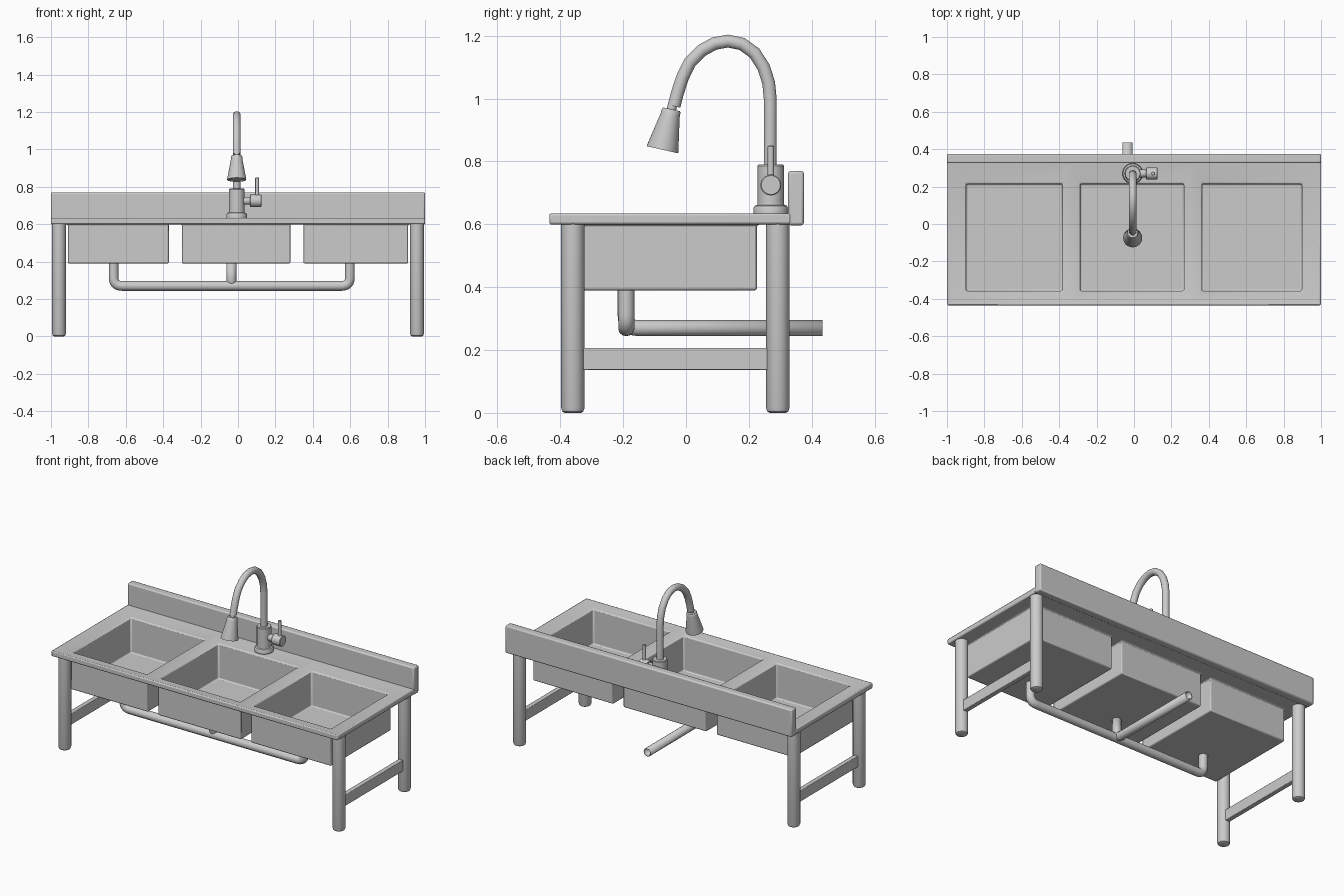
import bpy, bmesh, math
from mathutils import Matrix, Vector

if "Cube" in bpy.data.objects:
    bpy.data.objects.remove(bpy.data.objects["Cube"])


def finish(obj, bevel=0.0, segments=2, smooth=True):
    bpy.ops.object.select_all(action='DESELECT')
    bpy.context.view_layer.objects.active = obj
    obj.select_set(True)
    if smooth:
        bpy.ops.object.shade_smooth_by_angle(angle=math.radians(35))
    if bevel:
        m = obj.modifiers.new("bevel", 'BEVEL')
        m.width, m.segments, m.limit_method = bevel, segments, 'ANGLE'
        m.angle_limit = math.radians(35)
    return obj


def from_bmesh(name, bm, bevel=0.0):
    bmesh.ops.remove_doubles(bm, verts=bm.verts, dist=1e-5)
    bmesh.ops.recalc_face_normals(bm, faces=bm.faces)
    mesh = bpy.data.meshes.new(name)
    bm.to_mesh(mesh)
    bm.free()
    obj = bpy.data.objects.new(name, mesh)
    bpy.context.collection.objects.link(obj)
    return finish(obj, bevel)


def box(name, lo, hi, bevel):
    bm = bmesh.new()
    lo, hi = Vector(lo), Vector(hi)
    mat = Matrix.Translation((lo + hi) / 2) @ Matrix.Diagonal((*(hi - lo), 1))
    bmesh.ops.create_cube(bm, size=1, matrix=mat)
    return from_bmesh(name, bm, bevel)


def lathe(name, profile, origin, axis=(0, 0, 1), sides=32):
    """Spin (radius, height) points around an axis, closing both ends."""
    mat = Matrix.Translation(origin) @ Vector(axis).to_track_quat('Z', 'Y').to_matrix().to_4x4()
    bm = bmesh.new()
    rings = [[bm.verts.new(mat @ Vector((r * math.cos(a), r * math.sin(a), h)))
              for a in (2 * math.pi * i / sides for i in range(sides))] for r, h in profile]
    for a, b in zip(rings, rings[1:]):
        for i in range(sides):
            j = (i + 1) % sides
            bm.faces.new((a[i], a[j], b[j], b[i]))
    bm.faces.new(rings[0])
    bm.faces.new(rings[-1])
    return from_bmesh(name, bm)


def rounded(points, radius, steps=6):
    """Replace the inner corners of a path with quadratic bends."""
    pts = [Vector(p) for p in points]
    out = [pts[0]]
    for a, b, c in zip(pts, pts[1:], pts[2:]):
        p, q = b + (a - b).normalized() * radius, b + (c - b).normalized() * radius
        for i in range(steps + 1):
            t = i / steps
            w = (1 - t) ** 2, 2 * t * (1 - t), t * t
            out.append(p * w[0] + b * w[1] + q * w[2])
    return out + [pts[-1]]


def tube(name, points, radius, caps=True):
    cu = bpy.data.curves.new(name, 'CURVE')
    cu.dimensions = '3D'
    cu.bevel_depth, cu.bevel_resolution, cu.use_fill_caps = radius, 5, caps
    sp = cu.splines.new('POLY')
    sp.points.add(len(points) - 1)
    for sp_pt, p in zip(sp.points, points):
        sp_pt.co = (*p, 1)
    obj = bpy.data.objects.new(name, cu)
    bpy.context.collection.objects.link(obj)
    bpy.ops.object.select_all(action='DESELECT')
    bpy.context.view_layer.objects.active = obj
    obj.select_set(True)
    bpy.ops.object.convert(target='MESH')
    return finish(bpy.context.object)


# Counter with three basins: each cell is a set of nested rectangles
bm = bmesh.new()
cells = [-1, -0.335, 0.315, 1]
bowls = [(-0.91, -0.37), (-0.30, 0.28), (0.35, 0.91)]
FRONT, BACK = -0.435, 0.335


def rect(x0, x1, y0, y1, z):
    return [bm.verts.new(p) for p in ((x0, y0, z), (x1, y0, z), (x1, y1, z), (x0, y1, z))]


def bridge(a, b, sides=(0, 1, 2, 3)):
    for i in sides:
        j = (i + 1) % 4
        bm.faces.new((a[i], a[j], b[j], b[i]))


for k, (x0, x1) in enumerate(bowls):
    top = rect(cells[k], cells[k + 1], FRONT, BACK, 0.635)
    under = rect(cells[k], cells[k + 1], FRONT, BACK, 0.60)
    for outer, t, z_rim, z_floor in ((top, 0.013, 0.621, 0.402), (under, 0, 0.60, 0.39)):
        rim = rect(x0 + t, x1 - t, -0.37 + t, 0.226 - t, z_rim)
        floor = rect(x0 + t, x1 - t, -0.37 + t, 0.226 - t, z_floor)
        bridge(outer, rim)
        bridge(rim, floor)
        bm.faces.new(floor)
    bridge(top, under, [0, 2] + ([3] if k == 0 else []) + ([1] if k == 2 else []))
from_bmesh("sink_counter_with_basins", bm, 0.007)

# Backsplash
box("backsplash", (-1, 0.325, 0.597), (1, 0.375, 0.77), 0.008)

# Legs and side rails
leg_profile = [(0.026, 0), (0.033, 0.004), (0.037, 0.015), (0.037, 0.605)]
for side, s in (("left", -1), ("right", 1)):
    for end, y in (("front", -0.36), ("back", 0.292)):
        lathe(f"{side}_{end}_leg", leg_profile, (s * 0.957, y, 0))
    box(f"{side}_side_rail", (s * 0.957 - 0.015, -0.35, 0.137),
        (s * 0.957 + 0.015, 0.28, 0.206), 0.003)

# Drain pipes: a U between the outer basins and a hollow outlet from the middle
tube("cross_drain_pipe", rounded([(-0.665, -0.19, 0.395), (-0.665, -0.19, 0.27),
                                  (0.598, -0.19, 0.27), (0.598, -0.19, 0.395)], 0.045), 0.026)
outlet = tube("outlet_pipe", rounded([(-0.035, -0.192, 0.395), (-0.035, -0.192, 0.27),
                                      (-0.035, 0.435, 0.27)], 0.04), 0.026, caps=False)
wall = outlet.modifiers.new("pipe_wall", 'SOLIDIFY')
wall.thickness, wall.offset = 0.006, -1

# Faucet base and body
FX, FY = -0.007, 0.27
lathe("faucet_base", [(0.055, 0), (0.055, 0.019), (0.051, 0.026), (0.043, 0.029),
                      (0.042, 0.033)], (FX, FY, 0.633))
lathe("faucet_body", [(0.042, 0), (0.042, 0.123), (0.039, 0.127)], (FX, FY, 0.663))

# Faucet handle and lever
lathe("handle_stem", [(0.021, 0), (0.021, 0.075)], (FX, FY, 0.725), (1, 0, 0))
lathe("handle_knob", [(0.030, 0), (0.033, 0.003), (0.033, 0.057), (0.030, 0.06)],
      (0.065, FY, 0.725), (1, 0, 0))
lathe("handle_lever", [(0.010, 0), (0.010, 0.098), (0.008, 0.10)], (0.102, FY, 0.75), sides=16)

# Gooseneck
neck = [(0.268, 0.78), (0.268, 1.0), (0.263, 1.05), (0.247, 1.10), (0.218, 1.145),
        (0.178, 1.174), (0.133, 1.183), (0.09, 1.175), (0.05, 1.153), (0.012, 1.115),
        (-0.012, 1.065), (-0.028, 1.015), (-0.038, 0.976)]
tube("faucet_gooseneck", [(FX, y, z) for y, z in neck], 0.021)

# Spray head
lathe("spray_head", [(0.015, -0.02), (0.015, 0), (0.027, 0), (0.030, 0.004), (0.031, 0.02),
                     (0.051, 0.128), (0.051, 0.132), (0.046, 0.132), (0.044, 0.126)],
      (FX, -0.046, 0.966), (0, -0.22, -0.975))
